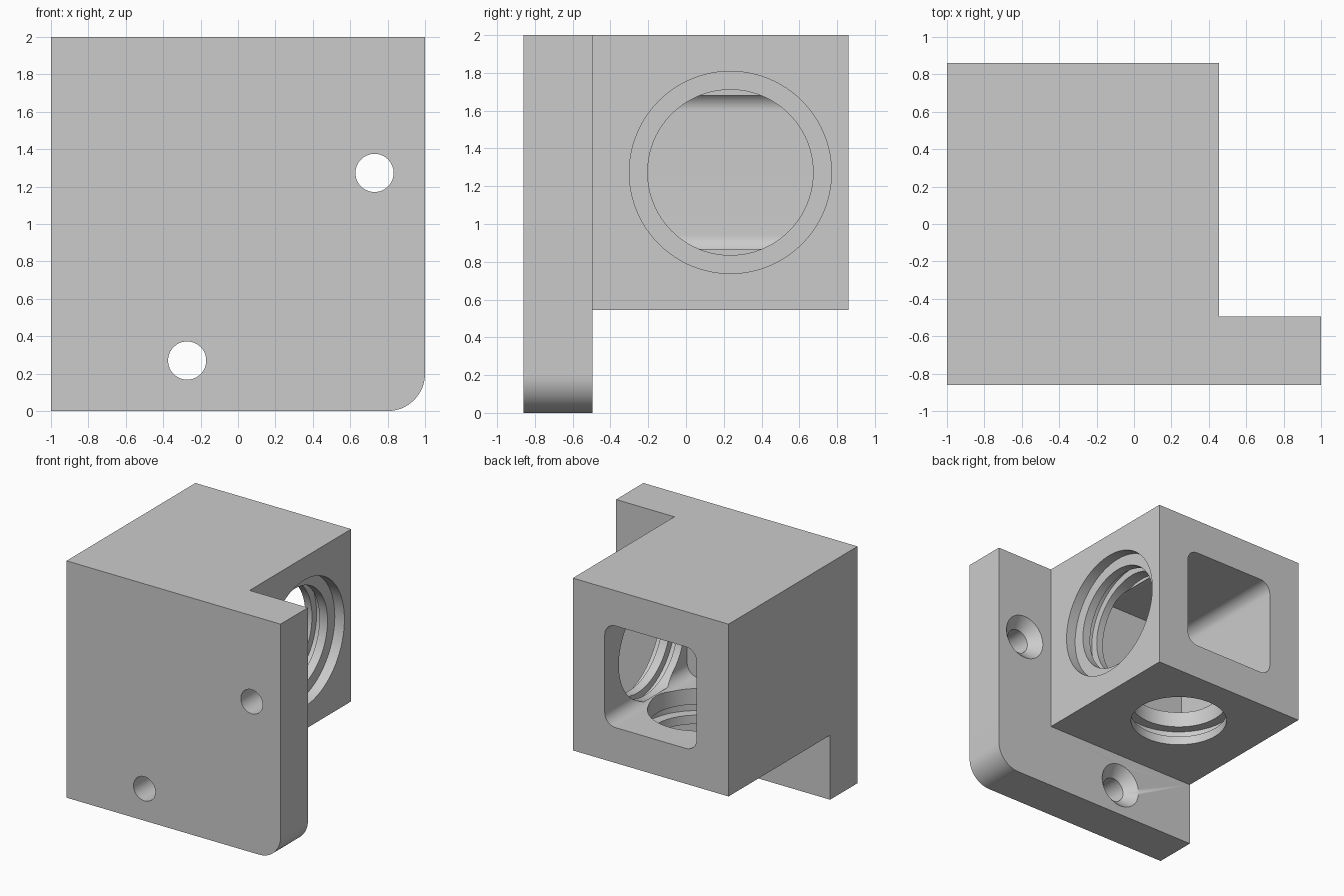
import bpy, bmesh, math
from mathutils import Vector

if "Cube" in bpy.data.objects:
    bpy.data.objects.remove(bpy.data.objects["Cube"], do_unlink=True)

# One plain grey for the whole part
grey = bpy.data.materials.new("plain_grey")
grey.use_nodes = True
colour = (0.6, 0.6, 0.6, 1.0)
grey.diffuse_color = colour
grey.node_tree.nodes["Principled BSDF"].inputs["Base Color"].default_value = colour


def finish(name, bm):
    bmesh.ops.recalc_face_normals(bm, faces=bm.faces)
    mesh = bpy.data.meshes.new(name)
    bm.to_mesh(mesh)
    bm.free()
    mesh.materials.append(grey)
    obj = bpy.data.objects.new(name, mesh)
    bpy.context.collection.objects.link(obj)
    return obj


def rounded_rect(x0, z0, x1, z1, radii, steps=16):
    """Outline in x and z; radii run bottom-left, bottom-right, top-right, top-left."""
    corners = [(x0, z0, 1, 1), (x1, z0, -1, 1), (x1, z1, -1, -1), (x0, z1, 1, -1)]
    points = []
    for i, ((x, z, sx, sz), r) in enumerate(zip(corners, radii)):
        if r == 0:
            points.append((x, z))
            continue
        for k in range(steps + 1):
            a = math.pi + (i + k / steps) * math.pi / 2
            points.append((x + sx * r + r * math.cos(a), z + sz * r + r * math.sin(a)))
    return points


def prism(name, outline, y0, y1):
    bm = bmesh.new()
    face = bm.faces.new([bm.verts.new((x, y0, z)) for x, z in outline])
    out = bmesh.ops.extrude_face_region(bm, geom=[face])
    moved = [v for v in out["geom"] if isinstance(v, bmesh.types.BMVert)]
    bmesh.ops.translate(bm, verts=moved, vec=(0, y1 - y0, 0))
    return finish(name, bm)


def turned(name, centre, axis, profile, sides=96):
    """Solid of revolution from (distance along axis, radius) pairs."""
    bm = bmesh.new()
    turn = Vector((0, 0, 1)).rotation_difference(Vector(axis))
    rings = []
    for t, r in profile:
        angles = [2 * math.pi * k / sides for k in range(sides)]
        rings.append([bm.verts.new(Vector(centre) + turn @ Vector(
            (r * math.cos(a), r * math.sin(a), t))) for a in angles])
    for a, b in zip(rings, rings[1:]):
        for k in range(sides):
            n = (k + 1) % sides
            bm.faces.new((a[k], a[n], b[n], b[k]))
    bm.faces.new(rings[0])
    bm.faces.new(rings[-1])
    return finish(name, bm)


def combine(target, tool, operation):
    bpy.context.view_layer.objects.active = target
    mod = target.modifiers.new(operation, "BOOLEAN")
    mod.operation = operation
    mod.solver = "EXACT"
    mod.object = tool
    bpy.ops.object.modifier_apply(modifier=mod.name)
    bpy.data.objects.remove(tool, do_unlink=True)


# Main dimensions
MID_X, MID_Y, MID_Z = -0.272, 0.235, 1.273
FRONT, PLATE_BACK, BACK = -0.86, -0.495, 0.86
HALF = 0.429

# Mounting plate with one rounded corner, joined to the cube housing
bracket = prism("mounting_bracket", rounded_rect(-1, 0, 1, 2, (0, 0.2, 0, 0)),
                FRONT, PLATE_BACK)
housing = prism("housing", rounded_rect(-1, 0.545, 0.455, 2, (0, 0, 0, 0)),
                PLATE_BACK - 0.1, BACK)
combine(bracket, housing, "UNION")

# Square rounded cavity open at the back
cavity = prism("cavity", rounded_rect(MID_X - HALF, MID_Z - HALF, MID_X + HALF,
                                      MID_Z + HALF, [0.1] * 4), -0.24, BACK + 0.1)
combine(bracket, cavity, "DIFFERENCE")

# Stepped side port with a retaining groove
side_port = turned("side_port", (0, MID_Y, MID_Z), (1, 0, 0), [
    (0.12, 0.438), (0.22, 0.438), (0.22, 0.5), (0.29, 0.5),
    (0.29, 0.438), (0.365, 0.438), (0.365, 0.535), (0.5, 0.535)])
combine(bracket, side_port, "DIFFERENCE")

# Smaller bottom port with a retaining groove
bottom_port = turned("bottom_port", (MID_X, MID_Y, 0), (0, 0, 1), [
    (0.5, 0.383), (0.62, 0.383), (0.62, 0.465), (0.71, 0.465),
    (0.71, 0.383), (0.95, 0.383)])
combine(bracket, bottom_port, "DIFFERENCE")

# Screw holes countersunk from behind the plate
for x, z in ((0.73, MID_Z), (MID_X, 0.27)):
    screw_hole = turned("screw_hole", (x, 0, z), (0, 1, 0), [
        (FRONT - 0.1, 0.102), (PLATE_BACK - 0.088, 0.102),
        (PLATE_BACK, 0.19), (PLATE_BACK + 0.02, 0.21)], 64)
    combine(bracket, screw_hole, "DIFFERENCE")

# Smooth the curved walls, keep the edges crisp
bpy.ops.object.select_all(action="DESELECT")
bracket.select_set(True)
bpy.context.view_layer.objects.active = bracket
bpy.ops.object.shade_smooth_by_angle(angle=math.radians(30))
